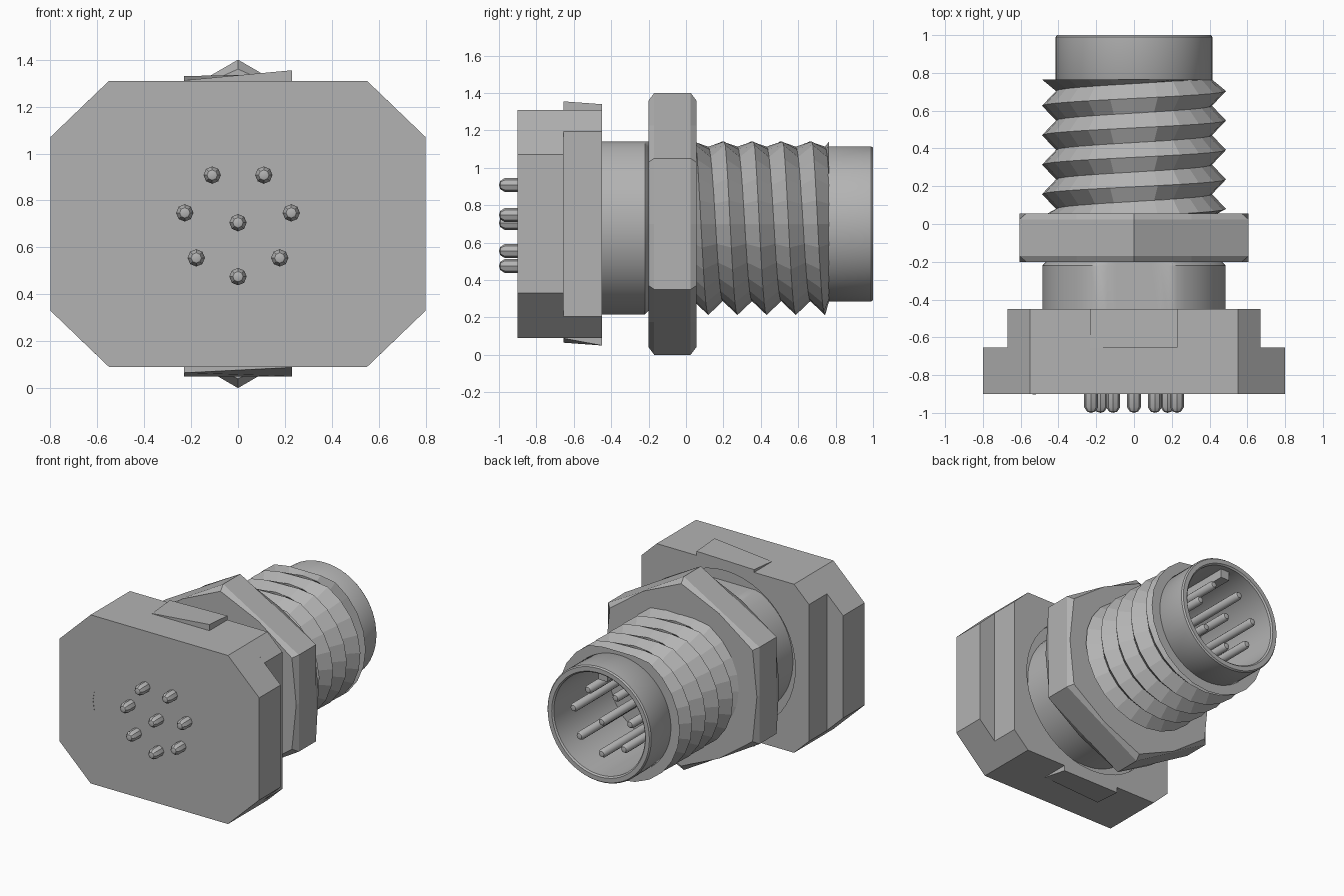
import bpy, bmesh, math
from mathutils import Vector

if "Cube" in bpy.data.objects:
    bpy.data.objects.remove(bpy.data.objects["Cube"], do_unlink=True)

AXIS_Z = 0.7      # height of the connector axis
FLAT_Z = 1.14     # flat cut along the top of neck and thread

grey = bpy.data.materials.new("mid_grey")
grey.use_nodes = True
grey.diffuse_color = (0.45, 0.45, 0.45, 1)
grey.node_tree.nodes["Principled BSDF"].inputs["Base Color"].default_value = (0.45, 0.45, 0.45, 1)


def finish(name, bm, smooth=None):
    bmesh.ops.remove_doubles(bm, verts=bm.verts, dist=0.0005)
    bmesh.ops.recalc_face_normals(bm, faces=bm.faces)
    mesh = bpy.data.meshes.new(name)
    bm.to_mesh(mesh)
    bm.free()
    mesh.materials.append(grey)
    obj = bpy.data.objects.new(name, mesh)
    bpy.context.collection.objects.link(obj)
    if smooth:
        bpy.ops.object.select_all(action="DESELECT")
        obj.select_set(True)
        bpy.context.view_layer.objects.active = obj
        bpy.ops.object.shade_smooth_by_angle(angle=math.radians(smooth))
    return obj


def lathe(name, profile, sides, centre=(0, AXIS_Z), smooth=35, flat=False):
    """Revolve (radius, y) points about an axis parallel to y."""
    bm = bmesh.new()
    rings = []
    for r, y in profile:
        ring = []
        for i in range(sides):
            a = math.tau * i / sides
            z = centre[1] + r * math.sin(a)
            ring.append(bm.verts.new((centre[0] + r * math.cos(a), y, min(z, FLAT_Z) if flat else z)))
        rings.append(ring)
    for a, b in zip(rings, rings[1:]):
        for i in range(sides):
            j = (i + 1) % sides
            bm.faces.new((a[i], a[j], b[j], b[i]))
    return finish(name, bm, smooth)


def prism(name, outline, y0, y1):
    """Extrude an (x, z) outline along y."""
    bm = bmesh.new()
    face = bm.faces.new([bm.verts.new((x, y0, z)) for x, z in outline])
    ext = bmesh.ops.extrude_face_region(bm, geom=[face])
    moved = [v for v in ext["geom"] if isinstance(v, bmesh.types.BMVert)]
    bmesh.ops.translate(bm, verts=moved, vec=(0, y1 - y0, 0))
    return finish(name, bm)


def octagon(half_w, corner_z):
    quarter = [(half_w, corner_z), (0.55, 0.61)]
    right = [(x, -z) for x, z in reversed(quarter)] + quarter
    outline = right + [(-x, z) for x, z in reversed(right)]
    return [(x, AXIS_Z + z) for x, z in outline]


# Flange: wide front plate and narrower rear step with a round recess
prism("flange_front", octagon(0.8, 0.37), -0.9, -0.655)
rear = prism("flange_rear", octagon(0.67, 0.495), -0.655, -0.45)
cutter = lathe("recess_cutter", [(0, -0.53), (0.56, -0.53), (0.56, -0.4), (0, -0.4)], 48, smooth=None)
cutter.hide_render = True
cutter.hide_set(True)
cut = rear.modifiers.new("recess", "BOOLEAN")
cut.operation = "DIFFERENCE"
cut.solver = "EXACT"
cut.object = cutter

# Tapered latches on the top and bottom of the flange
for name, side in (("top_latch", 1), ("bottom_latch", -1)):
    bm = bmesh.new()
    corners = [(-0.23, -0.655, 0.612), (0.23, -0.655, 0.655),
               (0.23, -0.45, 0.64), (-0.23, -0.45, 0.63)]
    if side < 0:
        corners = [(-0.23, -0.655, 0.635), (0.23, -0.655, 0.612),
                   (0.23, -0.45, 0.65), (-0.23, -0.45, 0.65)]
    top = [bm.verts.new((x, y, AXIS_Z + side * z)) for x, y, z in corners]
    base = [bm.verts.new((x, y, AXIS_Z + side * 0.6)) for x, y, z in corners]
    bm.faces.new(top)
    bm.faces.new(base[::-1])
    for i in range(4):
        j = (i + 1) % 4
        bm.faces.new((top[i], base[i], base[j], top[j]))
    finish(name, bm)

# Small mark on the front plate
prism("front_mark", [(-0.52, 0.76), (-0.538, 0.7), (-0.52, 0.63), (-0.53, 0.7)], -0.902, -0.899)

# Body: neck, thread core and hollow socket in one revolved profile
lathe("body", [(0, -0.54), (0.485, -0.54), (0.485, -0.22), (0.465, -0.2), (0.41, -0.19),
               (0.41, 0.755), (0.415, 0.765), (0.415, 0.99), (0.407, 1.0), (0.375, 1.0),
               (0.365, 0.99), (0.365, 0.35), (0, 0.35)], 64, flat=True)

# Hexagonal nut with its corners relieved at both ends
bm = bmesh.new()
rings = []
for y, corner in ((-0.2, 0.66), (-0.17, 0.7), (0.025, 0.7), (0.055, 0.66)):
    ring = []
    for i in range(12):
        a = math.pi / 2 + math.tau * i / 12
        r = corner if i % 2 == 0 else 0.7 * math.cos(math.pi / 6)
        ring.append(bm.verts.new((r * math.cos(a), y, AXIS_Z + r * math.sin(a))))
    rings.append(ring)
for a, b in zip(rings, rings[1:]):
    for i in range(12):
        j = (i + 1) % 12
        bm.faces.new((a[i], a[j], b[j], b[i]))
bm.faces.new(rings[0])
bm.faces.new(rings[-1])
finish("hex_nut", bm)

# Right-handed helical thread with a flat along the top
bm = bmesh.new()
steps, turns, pitch = 24, 7, 0.156


def thread_point(i, r, shift):
    a = -math.tau * i / steps
    y = -0.154 + pitch * (i / steps + shift)
    y = max(0.04, min(0.765, y))
    return bm.verts.new((r * math.cos(a), y, min(AXIS_Z + r * math.sin(a), FLAT_Z)))


total = steps * turns
roots = [thread_point(i, 0.413, 0) for i in range(total + steps)]
crests = [thread_point(i, 0.487, 0.5) for i in range(total)]
for i in range(total - 1):
    bm.faces.new((roots[i], roots[i + 1], crests[i + 1], crests[i]))
    bm.faces.new((crests[i], crests[i + 1], roots[i + 1 + steps], roots[i + steps]))
bmesh.ops.dissolve_degenerate(bm, edges=bm.edges, dist=0.0005)
thread = finish("thread", bm)
outward = sum(p.normal.dot(Vector((p.center.x, 0, p.center.z - AXIS_Z))) for p in thread.data.polygons)
if outward < 0:
    thread.data.flip_normals()

# Contact pins: short solder ends in front, long thin pins inside the socket
pins = [(0, 0.705), (0, 0.475)]
for x, z in ((0.11, 0.908), (0.227, 0.747), (0.178, 0.555)):
    pins += [(x, z), (-x, z)]
for n, spot in enumerate(pins, 1):
    lathe(f"front_pin_{n}", [(0, -1.0), (0.022, -0.993), (0.037, -0.97), (0.037, -0.89)], 8, spot)
    lathe(f"socket_pin_{n}", [(0.03, 0.34), (0.03, 0.95), (0.02, 0.967), (0, 0.972)], 12, spot)

# Key rib along the top of the socket bore
prism("key_rib", [(-0.035, 1.0), (0.035, 1.0), (0.035, 1.07), (-0.035, 1.07)], 0.35, 0.95)
